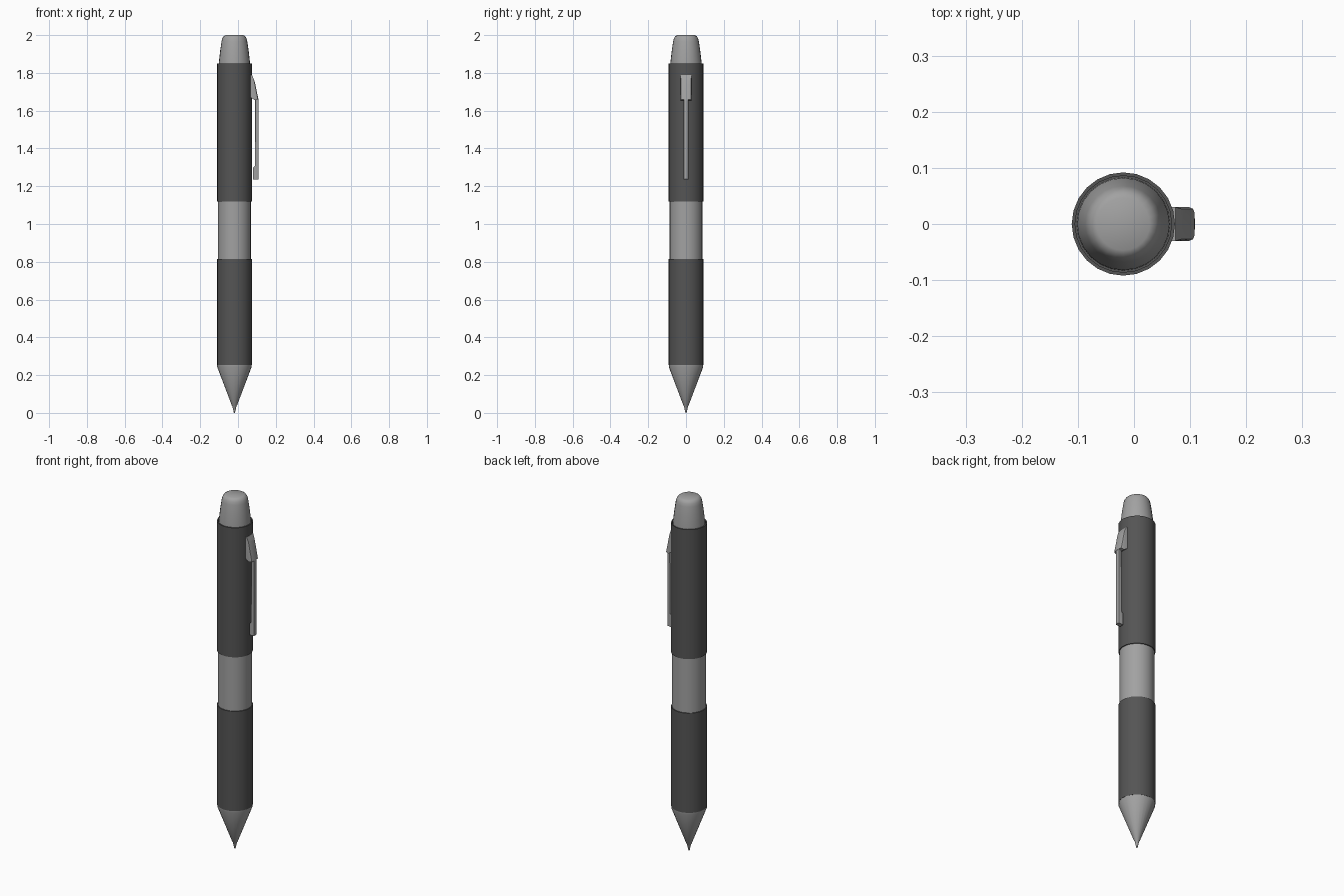
import bpy, bmesh, math

cube = bpy.data.objects.get("Cube")
if cube:
    bpy.data.objects.remove(cube, do_unlink=True)

AXIS_X = -0.019   # pen axis, shifted so the clip balances the width
SIDES = 24


def material(name, value):
    m = bpy.data.materials.new(name)
    m.use_nodes = True
    colour = (value, value, value, 1)
    m.diffuse_color = colour
    m.node_tree.nodes["Principled BSDF"].inputs["Base Color"].default_value = colour
    return m


silver = material("silver grey", 0.36)
charcoal = material("charcoal rubber", 0.09)


def finish(name, bm, mat, smooth=True):
    bmesh.ops.recalc_face_normals(bm, faces=bm.faces)
    mesh = bpy.data.meshes.new(name)
    bm.to_mesh(mesh)
    bm.free()
    mesh.materials.append(mat)
    ob = bpy.data.objects.new(name, mesh)
    bpy.context.collection.objects.link(ob)
    if smooth:
        bpy.ops.object.select_all(action='DESELECT')
        ob.select_set(True)
        bpy.context.view_layer.objects.active = ob
        bpy.ops.object.shade_smooth_by_angle(angle=math.radians(35))
    return ob


def lathe(name, profile, mat):
    """Revolve (radius, height) points around the pen axis, closing both ends."""
    bm = bmesh.new()
    rings = []
    for r, z in profile:
        angles = [math.tau * i / SIDES for i in range(SIDES)]
        rings.append([bm.verts.new((AXIS_X + r * math.cos(a), r * math.sin(a), z))
                      for a in angles])
    for low, high in zip(rings, rings[1:]):
        for i in range(SIDES):
            j = (i + 1) % SIDES
            bm.faces.new((low[i], low[j], high[j], high[i]))
    bm.faces.new(rings[0])
    bm.faces.new(rings[-1])
    return finish(name, bm, mat)


def extrude_side(name, profile, half_width, mat, bevel):
    """Extrude an (x, z) side profile across y and chamfer its outer edges."""
    bm = bmesh.new()
    face = bm.faces.new([bm.verts.new((x, -half_width, z)) for x, z in profile])
    new = bmesh.ops.extrude_face_region(bm, geom=[face])["geom"]
    bmesh.ops.translate(bm, vec=(0, 2 * half_width, 0),
                        verts=[v for v in new if isinstance(v, bmesh.types.BMVert)])
    # the long edges facing away from the barrel
    outer = [e for e in bm.edges
             if abs(e.verts[0].co.y - e.verts[1].co.y) < 1e-5
             and min(v.co.x for v in e.verts) > 0.085
             and abs(e.verts[0].co.z - e.verts[1].co.z) > 0.05]
    bmesh.ops.bevel(bm, geom=outer, offset=bevel, segments=2, profile=0.5,
                    affect='EDGES')
    return finish(name, bm, mat)


# Writing tip: cone with a small point
lathe("tip_cone", [(0.091, 0.26), (0.091, 0.243), (0.014, 0.04),
                   (0.011, 0.036), (0.003, 0.0)], silver)

# Body: lower grip, middle band and upper barrel with a shallow rim
lathe("lower_grip", [(0.092, 0.253), (0.092, 0.815)], charcoal)
lathe("middle_band", [(0.087, 0.8), (0.087, 1.13)], silver)
lathe("upper_barrel", [(0.092, 1.12), (0.092, 1.85),
                       (0.086, 1.85), (0.086, 1.835)], charcoal)

# Push button: tapered with a rounded shoulder
lathe("push_button", [(0.083, 1.83), (0.082, 1.86), (0.075, 1.92), (0.068, 1.967),
                      (0.064, 1.983), (0.057, 1.994), (0.047, 2.0)], silver)

# Pocket clip: wide wedge-shaped head, slim arm and a foot toward the barrel
extrude_side("clip_head", [(0.06, 1.79), (0.074, 1.79), (0.088, 1.756),
                           (0.108, 1.66), (0.09, 1.655), (0.06, 1.675)],
             0.03, silver, 0.01)
extrude_side("clip_arm", [(0.09, 1.69), (0.1, 1.69), (0.109, 1.65), (0.109, 1.237),
                          (0.08, 1.235), (0.08, 1.298), (0.09, 1.308)],
             0.012, silver, 0.004)
